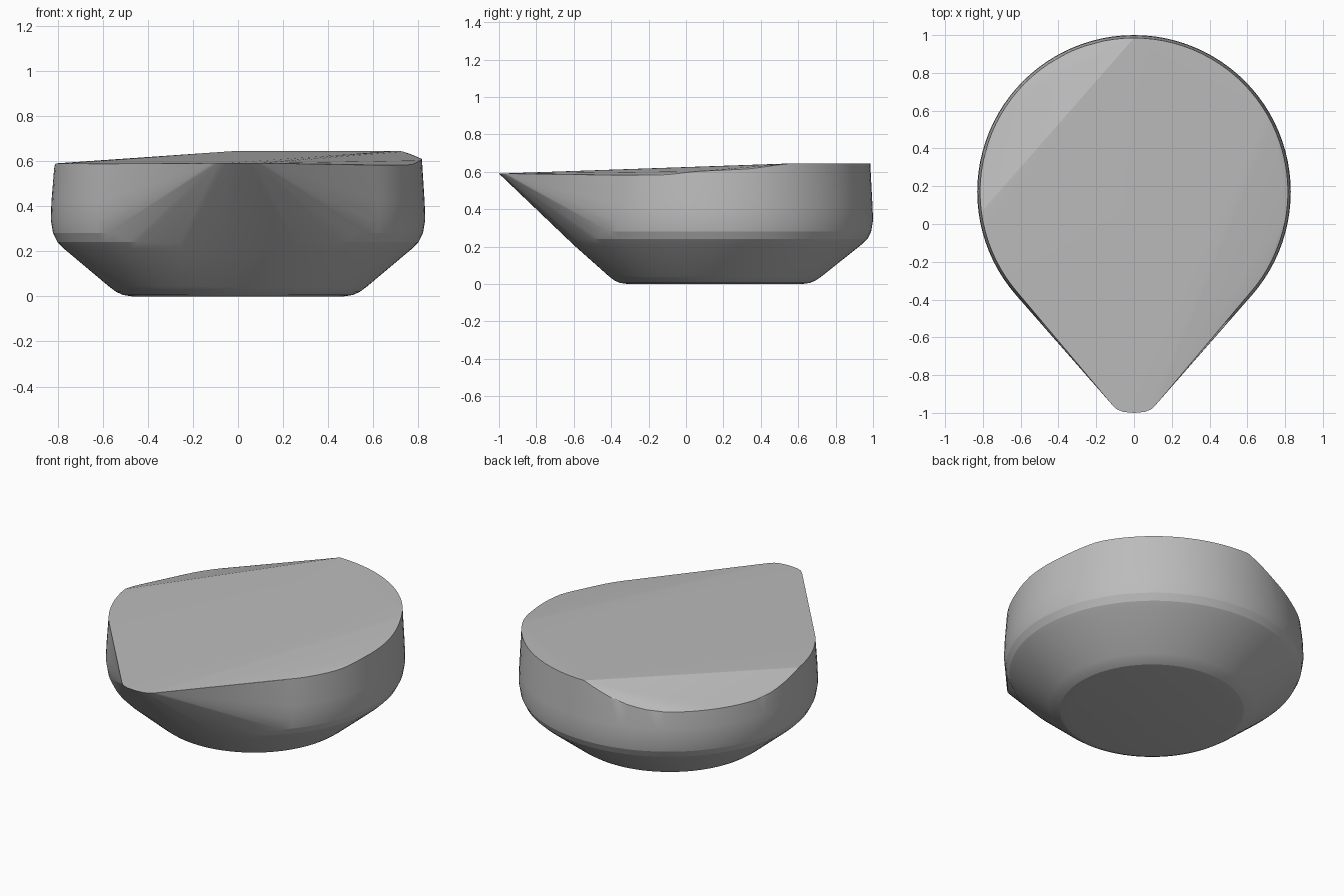
import bpy
import bmesh
import math

cube = bpy.data.objects.get("Cube")
if cube:
    bpy.data.objects.remove(cube)

SEGMENTS = 96

# Side profile of the round body: radius, height, centre y
PROFILE = [(0.47, 0, 0.155), (0.51, 0.006, 0.155), (0.54, 0.02, 0.155), (0.57, 0.042, 0.157),
           (0.77, 0.21, 0.168), (0.8, 0.24, 0.17), (0.82, 0.28, 0.17), (0.83, 0.34, 0.17),
           (0.827, 0.42, 0.17)]

# Rim height by angle in degrees: sloped top with a cut on each side
RIM = [(-60, 0.58), (-20, 0.583), (-8, 0.602), (12, 0.615), (28, 0.645), (90, 0.645),
       (105, 0.562), (120, 0.52), (165, 0.52), (188, 0.59), (300, 0.58)]


def rim_height(angle):
    for (a, za), (b, zb) in zip(RIM, RIM[1:]):
        if a <= angle <= b:
            return za + (zb - za) * (angle - a) / (b - a)


bm = bmesh.new()

# Body rings and the cut rim
for i in range(SEGMENTS):
    angle = -60 + 360 * i / SEGMENTS
    c, s = math.cos(math.radians(angle)), math.sin(math.radians(angle))
    for radius, z, cy in PROFILE:
        bm.verts.new((radius * c, cy + radius * s, z))
    bm.verts.new((0.815 * c, 0.17 + 0.815 * s, rim_height(angle)))

# Rounded lip of the spout
for x, y in [(0, -1), (0.055, -0.995), (0.09, -0.982), (0.115, -0.958)]:
    for side in ((1, -1) if x else (1,)):
        bm.verts.new((side * x, y, 0.59))

# Stretch one skin over body and spout
hull = bmesh.ops.convex_hull(bm, input=bm.verts[:])
loose = [v for v in bm.verts if not v.link_faces]
bmesh.ops.delete(bm, geom=loose, context='VERTS')
bmesh.ops.dissolve_limit(bm, angle_limit=math.radians(0.3), verts=bm.verts[:], edges=bm.edges[:])
bmesh.ops.recalc_face_normals(bm, faces=bm.faces[:])

mesh = bpy.data.meshes.new("spouted_body")
bm.to_mesh(mesh)
bm.free()
body = bpy.data.objects.new("spouted_body", mesh)
bpy.context.collection.objects.link(body)

# Plain grey material
grey = bpy.data.materials.new("plain_grey")
grey.use_nodes = True
colour = (0.5, 0.5, 0.5, 1)
grey.diffuse_color = colour
grey.node_tree.nodes["Principled BSDF"].inputs["Base Color"].default_value = colour
mesh.materials.append(grey)

# Smooth curved walls, crisp cut edges
bpy.ops.object.select_all(action='DESELECT')
body.select_set(True)
bpy.context.view_layer.objects.active = body
bpy.ops.object.shade_smooth_by_angle(angle=math.radians(14))
